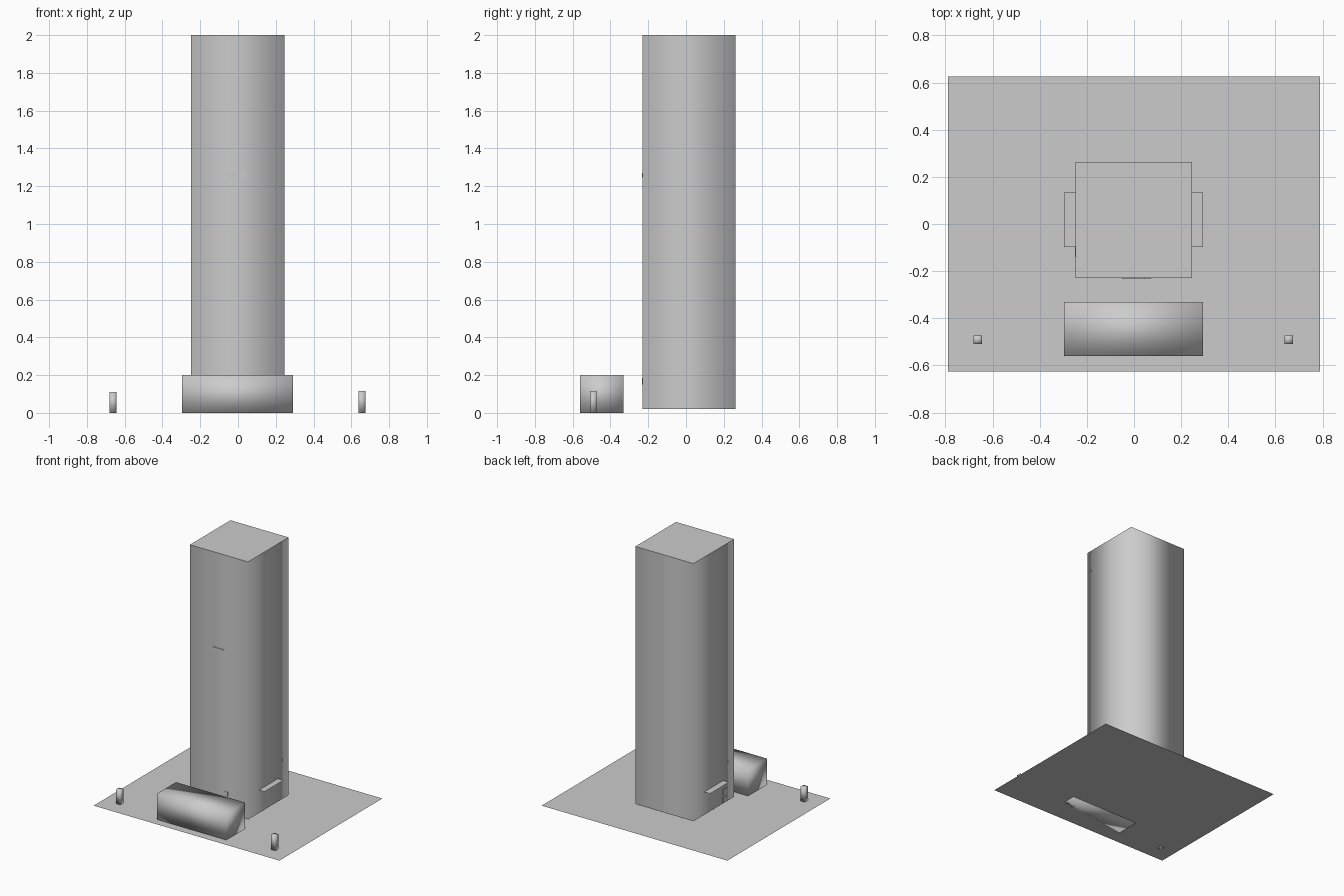
import bpy, bmesh

if "Cube" in bpy.data.objects:
    bpy.data.objects.remove(bpy.data.objects["Cube"])

grey = bpy.data.materials.new("plain_grey")
grey.diffuse_color = (0.6, 0.6, 0.6, 1)
grey.use_nodes = True
grey.node_tree.nodes["Principled BSDF"].inputs["Base Color"].default_value = grey.diffuse_color


def box(name, x, y, z, smooth=True, flat_caps=False):
    """Box from (min, max) ranges; smooth shading runs over the corners."""
    bm = bmesh.new()
    bmesh.ops.create_cube(bm, size=1)
    for v in bm.verts:
        v.co = [r[0] + (c + 0.5) * (r[1] - r[0]) for c, r in zip(v.co, (x, y, z))]
    bm.normal_update()
    for f in bm.faces:
        f.smooth = smooth and not (flat_caps and abs(f.normal.z) > 0.9)
    return finish(name, bm)


def sheet(name, x, y, z):
    """Flat horizontal sheet without thickness."""
    bm = bmesh.new()
    bm.faces.new([bm.verts.new((a, b, z)) for a, b in
                  ((x[0], y[0]), (x[1], y[0]), (x[1], y[1]), (x[0], y[1]))])
    return finish(name, bm)


def finish(name, bm):
    me = bpy.data.meshes.new(name)
    bm.to_mesh(me)
    bm.free()
    me.materials.append(grey)
    ob = bpy.data.objects.new(name, me)
    bpy.context.collection.objects.link(ob)
    return ob


# ground slab
sheet("ground_sheet", (-0.79, 0.79), (-0.625, 0.625), 0.0)

# tall tower, slightly raised, with a flat top
box("tower", (-0.248, 0.246), (-0.23, 0.263), (0.02, 2.0), flat_caps=True)

# low block in front of the tower
box("front_block", (-0.296, 0.292), (-0.56, -0.33), (0.0, 0.2))

# two small posts
for side, cx, top in (("left", -0.662, 0.11), ("right", 0.656, 0.115)):
    box(side + "_post", (cx - 0.018, cx + 0.018), (-0.509, -0.473), (0.0, top))

# narrow plate on the tower front
box("front_plate", (-0.05, 0.044), (-0.234, -0.228), (1.245, 1.27), smooth=False)

# thin ledges sticking out of the tower sides near the base
for side, x in (("left", (-0.297, -0.245)), ("right", (0.243, 0.293))):
    sheet(side + "_ledge", x, (-0.097, 0.134), 0.195)

# small tabs close to the base
box("front_tab", (0.04, 0.075), (-0.232, -0.228), (0.15, 0.185), smooth=False)
for i, z in enumerate((0.025, 0.085)):
    box(f"side_tab_{i + 1}", (-0.251, -0.246), (-0.14, -0.09), (z, z + 0.04), smooth=False)
